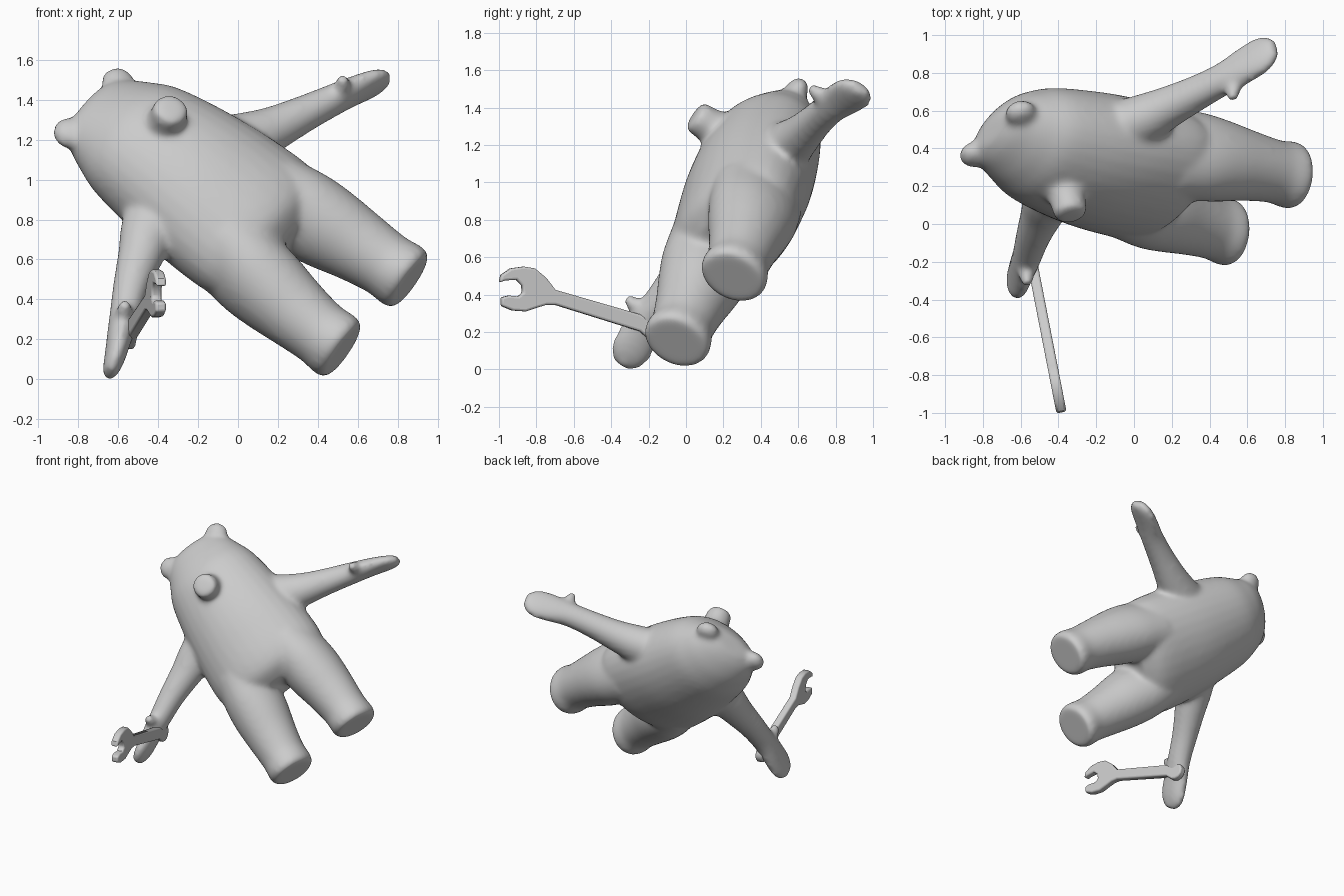
import bpy, bmesh, math
from mathutils import Vector, Matrix

if "Cube" in bpy.data.objects:
    bpy.data.objects.remove(bpy.data.objects["Cube"])

grey = bpy.data.materials.new("plain_grey")
grey.diffuse_color = (0.6, 0.6, 0.6, 1)
grey.use_nodes = True
grey.node_tree.nodes["Principled BSDF"].inputs["Base Color"].default_value = grey.diffuse_color

# Leaning pose: columns are the figure's left, back and up directions
left = Vector((0.589, 0.530, 0.609)).normalized()
up = Vector((-0.789, 0.210, 0.578))
up = (up - left * up.dot(left)).normalized()
back = up.cross(left)
pose = Matrix((left, back, up)).transposed().to_4x4()
pose.translation = (0.67, 0.105, 0.335)


def spline(rows, steps=5):
    """Smooth curve through rows of numbers."""
    out = []
    for i in range(len(rows) - 1):
        a, b, c, d = (rows[max(i - 1, 0)], rows[i], rows[i + 1],
                      rows[min(i + 2, len(rows) - 1)])
        for k in range(steps):
            t = k / steps
            out.append([0.5 * (2 * q + (r - p) * t + (2 * p - 5 * q + 4 * r - s) * t * t
                               + (3 * q - p - 3 * r + s) * t ** 3)
                        for p, q, r, s in zip(a, b, c, d)])
    out.append(list(rows[-1]))
    return out


def loft(bm, rows, u, v, n=32):
    """Rows are x, y, z, half-size along u, half-size along v."""
    rings = []
    for x, y, z, a, b in spline(rows):
        rings.append([bm.verts.new(Vector((x, y, z))
                      + u * a * math.cos(2 * math.pi * i / n)
                      + v * b * math.sin(2 * math.pi * i / n)) for i in range(n)])
    for r, s in zip(rings, rings[1:]):
        for i in range(n):
            bm.faces.new((r[i], r[(i + 1) % n], s[(i + 1) % n], s[i]))
    bm.faces.new(rings[0][::-1])
    bm.faces.new(rings[-1])


def ball(bm, loc, size, tilt=0):
    m = Matrix.Translation(loc) @ Matrix.Rotation(tilt, 4, 'Y') @ Matrix.Diagonal((*size, 1))
    bmesh.ops.create_uvsphere(bm, u_segments=20, v_segments=14, radius=1, matrix=m)


X, Y, Z = Vector((1, 0, 0)), Vector((0, 1, 0)), Vector((0, 0, 1))
bm = bmesh.new()

# Torso and head
loft(bm, [(0, y, z, a, b) for y, z, a, b in (
    (0, .55, .27, .16), (0, .62, .40, .25), (0, .72, .442, .29), (0, .9, .44, .31),
    (0, 1.1, .42, .32), (0, 1.3, .39, .31), (.005, 1.5, .35, .28), (.015, 1.62, .30, .23),
    (.02, 1.7, .262, .18), (.015, 1.77, .21, .12), (.01, 1.81, .12, .06))], X, Y)

# Muzzle
loft(bm, [(0, -.2, 1.375, .14, .14), (0, -.28, 1.375, .105, .105), (0, -.35, 1.37, .092, .092),
          (0, -.41, 1.37, .088, .088), (0, -.43, 1.37, .06, .06)], X, Z)

for s in (1, -1):
    # Leg with a slightly flared flat foot
    loft(bm, [(s * x, y, z, a, b) for x, y, z, a, b in (
        (.285, 0, -.032, .142, .165), (.285, 0, -.005, .165, .185),
        (.284, 0, .04, .168, .183), (.28, 0, .12, .165, .17), (.268, 0, .28, .183, .19),
        (.25, 0, .45, .205, .225), (.235, 0, .6, .21, .25), (.2, 0, .78, .21, .26))], X, Y)
    # Arm flattening into a paddle hand; the right one bows a little
    bow, drop = (0, 0) if s > 0 else (.035, .03)
    loft(bm, [(s * x, y, z, a, b) for x, y, z, a, b in (
        (.25, .01, 1.13, .155, .2), (.42, .01, 1.075 + bow, .13, .14),
        (.55, .01, 1.025 + bow, .11, .113), (.72, .005, .965 + bow * .7, .094, .092),
        (.88, .005, .91, .09, .078), (1.0, .015, .87 - drop * .6, .106, .064),
        (1.1, .025, .832 - drop, .112, .053), (1.165, .03, .805 - drop, .092, .043),
        (1.205, .03, .79 - drop, .05, .028))], Y, Vector((s * .34, 0, .94)))
    # Thumb
    loft(bm, [(s * .91, 0, .89, .06, .055), (s * .925, -.07, .895, .046, .046),
              (s * .925, -.125, .905, .037, .037), (s * .925, -.16, .91, .02, .02)], X, Z)
    # Ear
    ball(bm, (s * .205, 0, 1.765), (.085, .062, .085), s * .3)

bmesh.ops.recalc_face_normals(bm, faces=bm.faces)
mesh = bpy.data.meshes.new("body")
bm.to_mesh(mesh)
bm.free()
mesh.materials.append(grey)
body = bpy.data.objects.new("body", mesh)
bpy.context.collection.objects.link(body)
body.matrix_world = pose

# Fuse the parts into one soft skin
fuse = body.modifiers.new("fuse", 'REMESH')
fuse.mode = 'VOXEL'
fuse.voxel_size = 0.015
fuse.use_smooth_shade = True
soft = body.modifiers.new("soften", 'SMOOTH')
soft.factor = 0.5
soft.iterations = 18

# Open-ended wrench: outline in y and z, rounded grip end
outline = [(-.70, .425), (-.75, .49), (-.81, .54), (-.87, .55), (-.94, .54), (-.99, .505),
           (-1.0, .465), (-.97, .475), (-.91, .48), (-.88, .45), (-.875, .41), (-.90, .39),
           (-.95, .395), (-.99, .385), (-.99, .34), (-.93, .315), (-.86, .31), (-.80, .33),
           (-.75, .345), (-.70, .345)]
outline += [(-.25, .205)]
outline += [(-.17 + .062 * math.cos(a), .215 + .062 * math.sin(a))
            for a in (math.radians(-120 + 30 * i) for i in range(9))]
outline += [(-.25, .295)]
bm = bmesh.new()
side = Vector((1, .2, 0)).normalized() * 0.027
base = [Vector((-.555 + (-.12 - y) * .195, y, z)) for y, z in outline]
a = [bm.verts.new(p - side) for p in base]
b = [bm.verts.new(p + side) for p in base]
bm.faces.new(a)
bm.faces.new(b[::-1])
for i in range(len(a)):
    j = (i + 1) % len(a)
    bm.faces.new((a[i], b[i], b[j], a[j]))
bmesh.ops.recalc_face_normals(bm, faces=bm.faces)
mesh = bpy.data.meshes.new("wrench")
bm.to_mesh(mesh)
bm.free()
mesh.materials.append(grey)
wrench = bpy.data.objects.new("wrench", mesh)
bpy.context.collection.objects.link(wrench)
bev = wrench.modifiers.new("round_edges", 'BEVEL')
bev.width = 0.012
bev.segments = 3
bev.limit_method = 'ANGLE'
bev.angle_limit = math.radians(50)
bpy.context.view_layer.objects.active = wrench
wrench.select_set(True)
bpy.ops.object.shade_smooth_by_angle(angle=math.radians(40))
